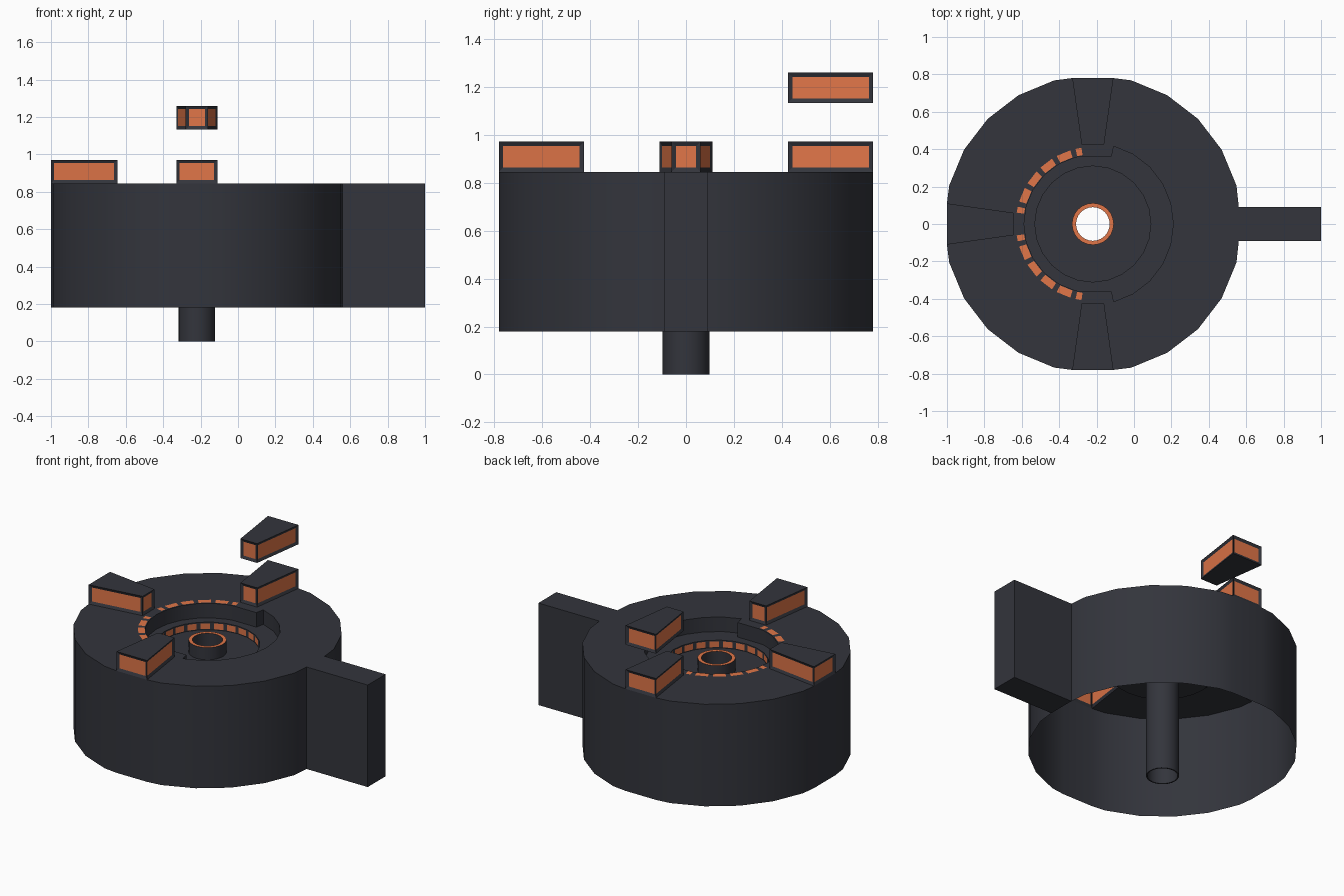
import bpy, bmesh, math
from mathutils import Matrix, Vector

if "Cube" in bpy.data.objects:
    bpy.data.objects.remove(bpy.data.objects["Cube"])

CX = -0.22                       # drum axis
TOP, BASE, LEDGE, FLOOR = 0.845, 0.18, 0.75, 0.70


def material(name, col):
    m = bpy.data.materials.new(name)
    m.diffuse_color = (*col, 1)
    m.use_nodes = True
    m.node_tree.nodes["Principled BSDF"].inputs["Base Color"].default_value = m.diffuse_color
    return m


DARK = material("dark_grey", (0.033, 0.035, 0.045))
ORANGE = material("orange", (0.75, 0.18, 0.065))


def polar(r, deg, z=0.0):
    a = math.radians(deg)
    return Vector((r * math.cos(a), r * math.sin(a), z))


def finish(name, bm, mats=(DARK, ORANGE), recalc=True, smooth=True):
    if recalc:
        bmesh.ops.recalc_face_normals(bm, faces=bm.faces)
    me = bpy.data.meshes.new(name)
    bm.to_mesh(me)
    bm.free()
    for m in mats:
        me.materials.append(m)
    ob = bpy.data.objects.new(name, me)
    ob.location.x = CX
    bpy.context.collection.objects.link(ob)
    if smooth:
        bpy.ops.object.select_all(action='DESELECT')
        ob.select_set(True)
        bpy.context.view_layer.objects.active = ob
        bpy.ops.object.shade_smooth_by_angle(angle=math.radians(30))
    return ob


def ring(bm, pts, z):
    return [bm.verts.new((p.x, p.y, z)) for p in pts]


def bridge(bm, a, b, mat=0):
    n = len(a)
    for i in range(n):
        bm.faces.new((a[i], a[(i + 1) % n], b[(i + 1) % n], b[i])).material_index = mat


def fill_between(bm, a, b):
    edges = []
    for loop in (a, b):
        for i in range(len(loop)):
            pair = (loop[i], loop[(i + 1) % len(loop)])
            edges.append(bm.edges.get(pair) or bm.edges.new(pair))
    bmesh.ops.triangle_fill(bm, use_beauty=True, edges=edges)


# drum outline: 24 sides with the four axis corners cut; notched under the pads
outline, notch_after = [], []
for k in range(24):
    if k % 6:
        outline.append(polar(0.795, k * 15))
        continue
    rot = Matrix.Rotation(math.radians(k * 15), 3, 'Z')
    w = 0.11 if k else 0.092
    outline.append(rot @ Vector((0.78, -w, 0)))
    if k:
        notch_after.append((len(outline) - 1,
                            [rot @ Vector((0.43, s * 0.06, 0)) for s in (-1, 1)]))
    outline.append(rot @ Vector((0.78, w, 0)))

# recess wall: wide on the right, stepped in on the left
wall = [polar(0.43, d) for d in range(-75, 76, 15)]
wall += [Vector((0.10, 0.36, 0)), Vector((-0.06, 0.36, 0))]
wall += [polar(0.368, d) for d in range(105, 256, 15)]
wall += [Vector((-0.06, -0.36, 0)), Vector((0.10, -0.36, 0))]

# drum shell, open at the bottom
bm = bmesh.new()
upper = ring(bm, outline, TOP)
bridge(bm, ring(bm, outline, BASE), upper)
notches = dict(notch_after)
rim = []
for i, v in enumerate(upper):
    rim.append(v)
    if i in notches:
        rim += ring(bm, notches[i], TOP)
wall_top, wall_low = ring(bm, wall, TOP), ring(bm, wall, LEDGE)
fill_between(bm, rim, wall_top)
bridge(bm, wall_top, wall_low)
pit = [polar(0.31, d) for d in range(0, 360, 15)]
hub = [polar(0.0975, d) for d in range(0, 360, 15)]
pit_top, pit_low = ring(bm, pit, LEDGE), ring(bm, pit, FLOOR)
fill_between(bm, wall_low, pit_top)
bridge(bm, pit_top, pit_low)
bridge(bm, pit_low, ring(bm, hub, FLOOR))
finish("drum", bm)

# hollow spindle with an orange rim on its collar
bm = bmesh.new()
profile = [(0.09, 0), (0.0975, 0), (0.0975, FLOOR), (0.112, FLOOR), (0.112, 0.78), (0.09, 0.78)]
loops = [ring(bm, [polar(r, d) for d in range(0, 360, 15)], z) for r, z in profile]
for i in range(len(loops)):
    bridge(bm, loops[i], loops[(i + 1) % len(loops)], 1 if i == 4 else 0)
finish("spindle", bm)

# orange segments set flush around the left rim
bm = bmesh.new()
for k in range(6, 18):
    a, b = k * 15 + 2, k * 15 + 13
    if k in (6, 12):
        a = k * 15 + 8.5
    if k in (11, 17):
        b = k * 15 + 6.5
    z = TOP + 0.003
    bm.faces.new([bm.verts.new(p) for p in
                  (polar(0.372, a, z), polar(0.412, a, z), polar(0.412, b, z), polar(0.372, b, z))])
finish("rim_segments", bm, (ORANGE,), smooth=False)

# orange windows around the pit wall
bm = bmesh.new()
for k in range(24):
    a, b = k * 15 + 2, k * 15 + 13
    r = 0.306
    bm.faces.new([bm.verts.new(p) for p in
                  (polar(r, b, FLOOR + .006), polar(r, b, LEDGE - .006),
                   polar(r, a, LEDGE - .006), polar(r, a, FLOOR + .006))][::-1])
ob = finish("pit_windows", bm, (ORANGE,), recalc=False, smooth=False)
for p in ob.data.polygons:       # face the axis
    if p.normal.dot(p.center * Vector((1, 1, 0))) > 0:
        p.flip()


# tapered pads with inset orange side panels
def pad(name, deg, z, closed):
    bm = bmesh.new()
    pts = [Vector(p) for p in ((0.425, -0.06, 0), (0.78, -0.11, 0), (0.78, 0.11, 0), (0.425, 0.06, 0))]
    low, high = ring(bm, pts, z), ring(bm, pts, z + 0.126)
    bridge(bm, low, high)
    sides = list(bm.faces)
    bm.faces.new(high)
    if closed:
        bm.faces.new(low[::-1])
    bm.normal_update()
    bmesh.ops.inset_individual(bm, faces=sides, thickness=0.025, depth=-0.008)
    for f in sides:
        f.material_index = 1
    bmesh.ops.rotate(bm, verts=bm.verts, matrix=Matrix.Rotation(math.radians(deg), 3, 'Z'))
    finish(name, bm, recalc=False, smooth=False)


pad("back_pad", 90, TOP, False)
pad("left_pad", 180, TOP, False)
pad("front_pad", 270, TOP, False)
pad("floating_pad", 90, 1.133, True)

# side arm
bm = bmesh.new()
bmesh.ops.create_cube(bm, size=1)
bmesh.ops.scale(bm, verts=bm.verts, vec=(0.44, 0.184, TOP - BASE))
bmesh.ops.translate(bm, verts=bm.verts, vec=(0.78 - CX, 0, (TOP + BASE) / 2))
finish("arm", bm, (DARK,), smooth=False)
